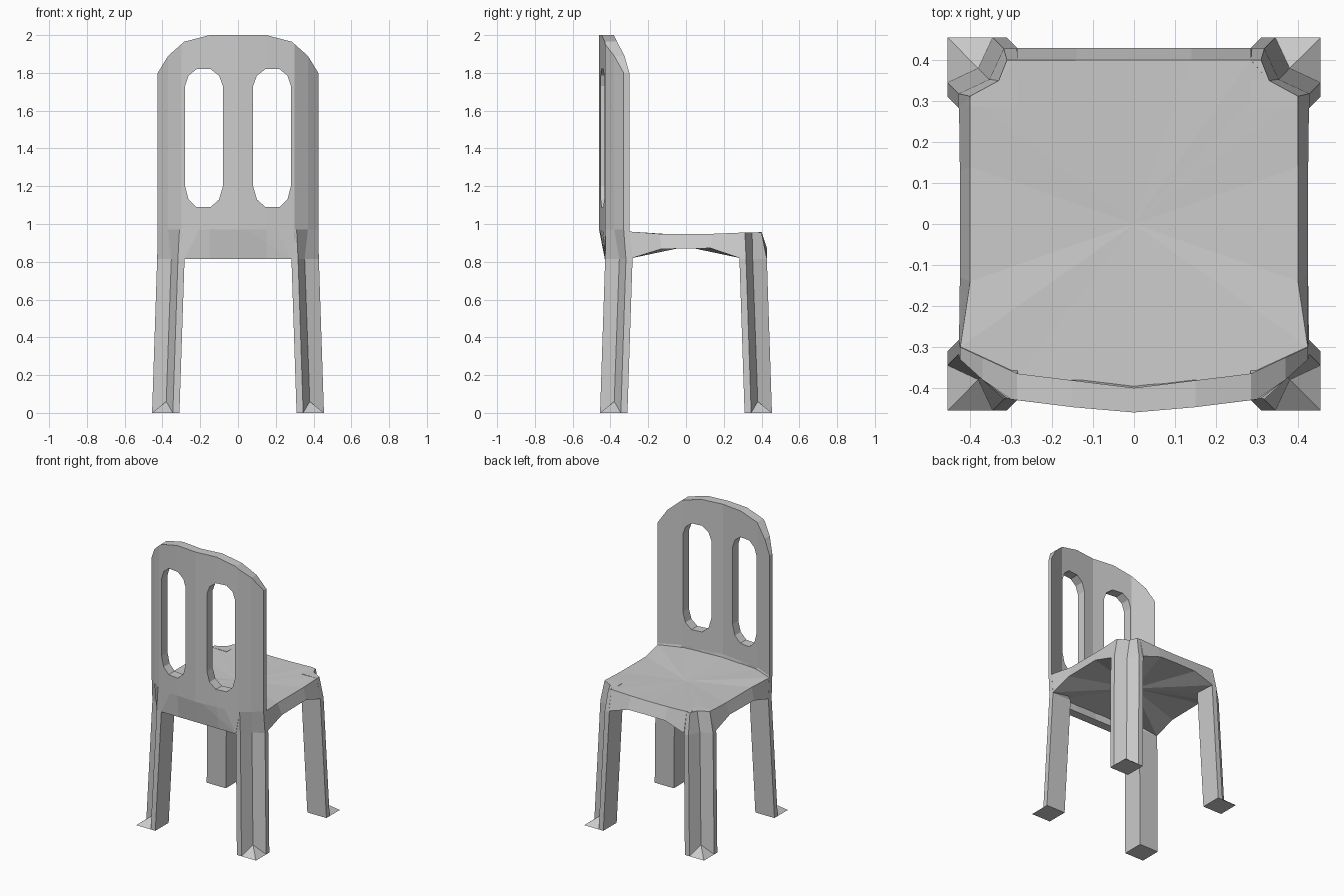
import bpy, bmesh
from mathutils import Vector

if "Cube" in bpy.data.objects:
    bpy.data.objects.remove(bpy.data.objects["Cube"])

grey = bpy.data.materials.new("plain grey")
grey.diffuse_color = (0.6, 0.6, 0.6, 1)
grey.use_nodes = True
grey.node_tree.nodes["Principled BSDF"].inputs["Base Color"].default_value = grey.diffuse_color


def finish(name, bm):
    bmesh.ops.recalc_face_normals(bm, faces=bm.faces[:])
    me = bpy.data.meshes.new(name)
    bm.to_mesh(me)
    bm.free()
    me.materials.append(grey)
    bpy.context.collection.objects.link(bpy.data.objects.new(name, me))


def bridge(bm, a, b):
    n = len(a)
    for i in range(n):
        j = (i + 1) % n
        bm.faces.new((a[i], a[j], b[j], b[i]))


def lerp_table(t, x):
    for (x0, y0), (x1, y1) in zip(t, t[1:]):
        if x <= x1:
            return y0 + (y1 - y0) * (x - x0) / (x1 - x0)
    return t[-1][1]


def mirrored(half):
    # right half, first and last points may lie on x = 0
    return half + [(-p[0],) + tuple(p[1:]) for p in reversed(half) if p[0] > 1e-6]


# Legs: grooved outer corner, leaning outwards, with a small sloped foot
def leg(name, sx, sy, top):
    bm = bmesh.new()
    foot = [(.31, .455), (.345, .455), (.38, .38), (.455, .345), (.455, .31), (.31, .31)]
    ring = lambda pts, z: [bm.verts.new((sx * x, sy * y, z)) for x, y in pts]
    r0 = ring(foot, 0)
    r0[2].co.z = .06
    r1 = ring([(x - .027, y - .027) for x, y in foot], .815)
    r2 = ring(top[0], top[1])
    bridge(bm, r0, r1)
    bridge(bm, r1, r2)
    bm.faces.new(r2)
    tip = bm.verts.new((sx * .455, sy * .455, 0))
    bm.faces.new((r0[1], r0[2], tip))
    bm.faces.new((r0[2], r0[3], tip))
    bm.faces.new((r0[0], r0[1], tip, r0[3], r0[4], r0[5]))
    finish(name, bm)


front_top = ([(.285, .43), (.31, .425), (.37, .38), (.425, .33), (.425, .30), (.285, .365)], .97)
back_top = ([(.285, .40), (.31, .40), (.33, .35), (.40, .312), (.40, .285), (.285, .285)], .955)
for side, sx in (("left", -1), ("right", 1)):
    leg("front_leg_" + side, sx, -1, front_top)
    leg("back_leg_" + side, sx, 1, back_top)

# Seat: slightly dished top, sloped rim, arched lower edge
bm = bmesh.new()
top = [(0, -.41, .95), (.285, -.375, .955), (.424, -.30, .96), (.40, -.14, .948), (.40, .14, .948),
       (.40, .31, .955), (.33, .35, .955), (.285, .40, .957), (.14, .40, .952), (0, .40, .95)]
low = [(0, -.39, .87), (.285, -.36, .86), (.427, -.285, .82), (.425, -.13, .868), (.425, .13, .872),
       (.427, .285, .82), (.33, .33, .82), (.285, .43, .82), (.14, .43, .868), (0, .43, .87)]
rt = [bm.verts.new(p) for p in mirrored(top)]
rl = [bm.verts.new(p) for p in mirrored(low)]
bridge(bm, rt, rl)
for ring, z in ((rt, .94), (rl, .88)):
    c = bm.verts.new((0, 0, z))
    for i in range(len(ring)):
        bm.faces.new((ring[i - 1], ring[i], c))
finish("seat", bm)

# Backrest: flat outline with two slots, then bent into a curved plate
OUTER = [(0, -.46), (.15, -.447), (.30, -.428), (.37, -.38), (.425, -.33)]
INNER = [(0, -.40), (.285, -.365), (.425, -.30)]
outline = mirrored([(.285, .815), (.31, .97), (.425, .97), (.425, 1.8), (.37, 1.89), (.285, 1.965), (.15, 2.0)])
slot = [(.08, 1.20), (.10, 1.13), (.145, 1.09), (.22, 1.09), (.262, 1.13), (.28, 1.20),
        (.28, 1.73), (.262, 1.785), (.22, 1.82), (.145, 1.82), (.10, 1.785), (.08, 1.73)]
flat = bmesh.new()
for loop in (outline, slot, [(-x, z) for x, z in slot]):
    vs = [flat.verts.new((x, 0, z)) for x, z in loop]
    for i in range(len(vs)):
        flat.edges.new((vs[i - 1], vs[i]))
bmesh.ops.triangle_fill(flat, use_beauty=True, edges=flat.edges[:], normal=(0, -1, 0))
cuts = [((x, 0, 0), (1, 0, 0)) for x in (-.37, -.30, -.285, -.15, 0, .15, .285, .30, .37)]
for co, no in cuts + [((0, 0, .97), (0, 0, 1))]:
    bmesh.ops.bisect_plane(flat, geom=flat.verts[:] + flat.edges[:] + flat.faces[:],
                           dist=1e-5, plane_co=Vector(co), plane_no=Vector(no))


def bent(v, table, straight):
    y = lerp_table(table, abs(v.co.x))
    k = max(0, (.97 - v.co.z) / .155)
    return (v.co.x, y + (straight - y) * k, v.co.z)


bm = bmesh.new()
fr = {v: bm.verts.new(bent(v, OUTER, -.43)) for v in flat.verts}
bk = {v: bm.verts.new(bent(v, INNER, -.37)) for v in flat.verts}
for f in flat.faces:
    bm.faces.new([fr[v] for v in f.verts])
    bm.faces.new([bk[v] for v in reversed(f.verts)])
for e in flat.edges:
    if len(e.link_faces) == 1:
        a, b = e.verts
        bm.faces.new((fr[a], fr[b], bk[b], bk[a]))
flat.free()
finish("backrest", bm)
